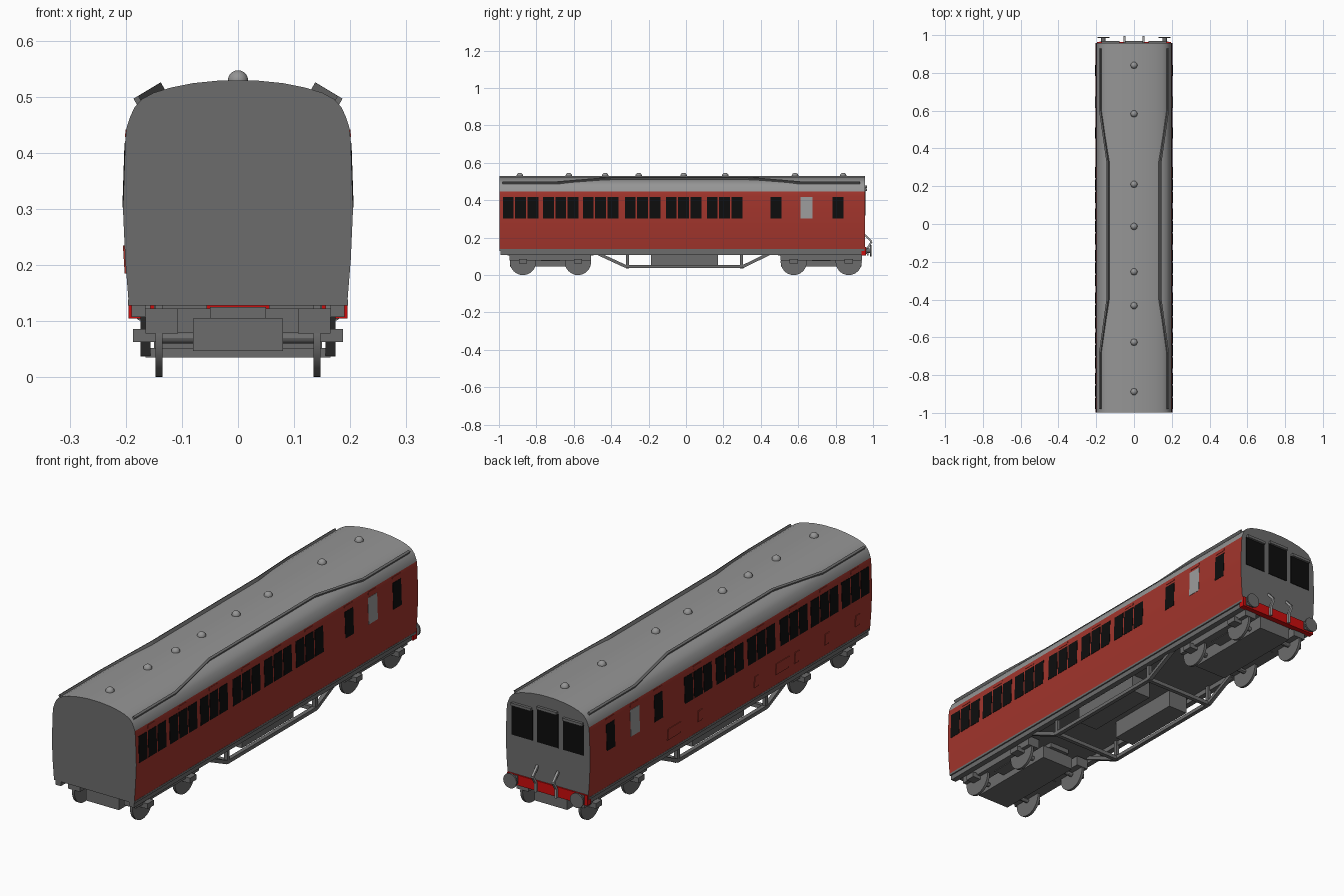
import bpy, bmesh, math
from mathutils import Vector

if "Cube" in bpy.data.objects:
    bpy.data.objects.remove(bpy.data.objects["Cube"])

def mat(name, rgb):
    m = bpy.data.materials.new(name)
    m.diffuse_color = (*rgb, 1)
    m.use_nodes = True
    m.node_tree.nodes["Principled BSDF"].inputs["Base Color"].default_value = m.diffuse_color
    return m

RED = mat("maroon_red", (0.36, 0.035, 0.025))
ROOF = mat("roof_grey", (0.30, 0.30, 0.30))
FRAME = mat("frame_grey", (0.15, 0.15, 0.15))
BLACK = mat("window_black", (0.004, 0.004, 0.004))
BEAM = mat("bright_red", (0.60, 0.004, 0.004))
PALE = mat("pale_grey", (0.33, 0.33, 0.33))

def finish(name, bm, *mats):
    bmesh.ops.recalc_face_normals(bm, faces=bm.faces)
    me = bpy.data.meshes.new(name)
    bm.to_mesh(me)
    bm.free()
    for m in mats:
        me.materials.append(m)
    ob = bpy.data.objects.new(name, me)
    bpy.context.collection.objects.link(ob)
    return ob

def smooth(ob, angle=30):
    bpy.context.view_layer.objects.active = ob
    ob.select_set(True)
    bpy.ops.object.shade_smooth_by_angle(angle=math.radians(angle))
    ob.select_set(False)

def hexa(bm, pts):
    """Six-sided block: four corners, then the four opposite ones."""
    v = [bm.verts.new(p) for p in pts]
    for q in ((0, 1, 2, 3), (4, 5, 6, 7), (0, 1, 5, 4), (1, 2, 6, 5), (2, 3, 7, 6), (3, 0, 4, 7)):
        bm.faces.new([v[i] for i in q])

def box(bm, x0, x1, y0, y1, z0, z1):
    hexa(bm, [(x, y, z) for z in (z0, z1) for x, y in ((x0, y0), (x1, y0), (x1, y1), (x0, y1))])

def beam(bm, a, b, w, h):
    """Straight bar from a to b, w wide and h deep."""
    a, b = Vector(a), Vector(b)
    d = (b - a).normalized()
    side = d.cross(Vector((0, 0, 1)))
    side = (side if side.length > 0.01 else Vector((1, 0, 0))).normalized()
    up = side.cross(d)
    offs = [side * (i * w / 2) + up * (j * h / 2) for i, j in ((-1, -1), (1, -1), (1, 1), (-1, 1))]
    hexa(bm, [p + o for p in (a, b) for o in offs])

def cyl(bm, c, r, depth, axis, seg=24):
    """Cylinder along x or y."""
    g = bmesh.ops.create_cone(bm, cap_ends=True, segments=seg, radius1=r, radius2=r, depth=depth)["verts"]
    for v in g:
        x, y, z = v.co
        v.co = Vector(c) + Vector((z, x, y) if axis == "x" else (x, z, y))

Y0, Y1 = -0.998, 0.957

# body shell, extruded from the end profile
half = [(0.195, 0.135), (0.201, 0.21), (0.205, 0.30), (0.201, 0.42), (0.198, 0.447), (0.193, 0.462),
        (0.185, 0.48), (0.172, 0.495), (0.15, 0.507), (0.12, 0.516), (0.08, 0.524), (0.03, 0.529)]

def side_x(z):
    for (xa, za), (xb, zb) in zip(half, half[1:]):
        if za <= z <= zb:
            return xa + (xb - xa) * (z - za) / (zb - za)
    return half[0][0]

prof = half + [(-x, z) for x, z in reversed(half)]
bm = bmesh.new()
f = bm.faces.new([bm.verts.new((x, Y0, z)) for x, z in prof])
ext = bmesh.ops.extrude_face_region(bm, geom=[f])["geom"]
bmesh.ops.translate(bm, vec=(0, Y1 - Y0, 0), verts=[v for v in ext if isinstance(v, bmesh.types.BMVert)])
bm.normal_update()
for f in bm.faces:
    if abs(f.normal.y) > 0.9 or abs(f.normal.z) > 0.999 and f.calc_center_median().z < 0.2:
        f.material_index = 2
    elif f.calc_center_median().z > 0.447:
        f.material_index = 1
smooth(finish("body_shell", bm, RED, ROOF, FRAME))

def side_plate(bm, s, y0, y1, z0, z1, t):
    """Thin plate lying on the curved body side."""
    hexa(bm, [(s * (side_x(z) + o), y, z) for o in (-0.002, t)
              for y, z in ((y0, z0), (y1, z0), (y1, z1), (y0, z1))])

# side windows
groups = (-0.979, -0.765, -0.552, -0.327, -0.108, 0.111)
starts = [g + i * 0.066 for g in groups for i in range(3)] + [0.452, 0.784]
bm, bp = bmesh.new(), bmesh.new()
for s in (-1, 1):
    for y in starts:
        side_plate(bm, s, y, y + 0.058, 0.302, 0.417, 0.0012)
    side_plate(bp, s, 0.613, 0.676, 0.302, 0.417, 0.0012)
finish("side_windows", bm, BLACK)
finish("pale_side_windows", bp, PALE)

# small vent covers above doors, and lower panels on the left side
bm = bmesh.new()
for s in (-1, 1):
    for y in [g + 0.095 for g in groups] + [0.48, 0.645, 0.813]:
        side_plate(bm, s, y - 0.028, y + 0.028, 0.428, 0.441, 0.0015)
for y, w in ((0.37, 0.045), (-0.38, 0.045), (0.19, 0.014), (-0.2, 0.014), (-0.48, 0.014), (-0.69, 0.014), (-0.9, 0.014)):
    side_plate(bm, -1, y - w, y + w, 0.185, 0.235, 0.003)
finish("side_panels", bm, RED)

# rain strips on the roof
bm = bmesh.new()
path = [(0.178, -0.98, 0.492), (0.178, -0.69, 0.492), (0.138, -0.40, 0.516),
        (0.138, 0.33, 0.516), (0.178, 0.61, 0.492), (0.178, 0.93, 0.492)]
n, t = Vector((0.5, 0, 0.866)), Vector((0.866, 0, -0.5))
for s in (-1, 1):
    for a, b in zip(path, path[1:]):
        pts = [Vector(p) + t * i * 0.005 + n * j for p in (a, b)
               for i, j in ((-1, -0.006), (1, -0.006), (1, 0.008), (-1, 0.008))]
        hexa(bm, [(s * p.x, p.y, p.z) for p in pts])
finish("roof_rain_strips", bm, FRAME)

# roof vents
bm = bmesh.new()
for y in (0.84, 0.583, 0.21, -0.013, -0.253, -0.432, -0.626, -0.888):
    g = bmesh.ops.create_uvsphere(bm, u_segments=16, v_segments=10, radius=0.018)["verts"]
    bmesh.ops.translate(bm, vec=(0, y, 0.529), verts=g)
smooth(finish("roof_vents", bm, ROOF))

# rear end windows and their hoods
bm, bh = bmesh.new(), bmesh.new()
for x, top in ((-0.125, 0.452), (0, 0.468), (0.125, 0.452)):
    box(bm, x - 0.051, x + 0.051, Y1 - 0.002, Y1 + 0.002, 0.318, top)
    box(bh, x - 0.048, x + 0.048, Y1 - 0.002, Y1 + 0.012, top - 0.002, top + 0.010)
finish("rear_windows", bm, BLACK)
finish("rear_window_hoods", bh, FRAME)

# red buffer beam, buffers and hoses on the rear end
bm = bmesh.new()
box(bm, -0.195, 0.195, Y1 - 0.02, Y1 + 0.006, 0.105, 0.15)
finish("buffer_beam", bm, BEAM)
bm = bmesh.new()
for s in (-1, 1):
    cyl(bm, (s * 0.162, 0.97, 0.13), 0.012, 0.03, "y")
    cyl(bm, (s * 0.162, 0.987, 0.13), 0.032, 0.007, "y")
    box(bm, s * 0.162 - 0.02, s * 0.162 + 0.02, Y1, 0.967, 0.112, 0.148)
smooth(finish("buffers", bm, FRAME))
bm = bmesh.new()
hose = [(0.957, 0.215), (0.992, 0.178), (0.972, 0.145), (0.972, 0.105)]
for s in (-1, 1):
    for a, b in zip(hose, hose[1:]):
        beam(bm, (s * 0.05, *a), (s * 0.05, *b), 0.010, 0.010)
finish("hoses", bm, PALE)

# underframe: floor, solebars, trusses and equipment boxes
bm = bmesh.new()
box(bm, -0.196, 0.196, Y0 + 0.002, Y1 - 0.003, 0.128, 0.138)
truss = [(-0.50, 0.128), (-0.32, 0.045), (0.303, 0.045), (0.474, 0.128)]
for s in (-1, 1):
    xs = sorted((s * 0.165, s * 0.19))
    box(bm, *xs, Y0 + 0.005, Y1 - 0.005, 0.107, 0.13)
    for a, b in zip(truss, truss[1:]):
        beam(bm, (s * 0.165, *a), (s * 0.165, *b), 0.018, 0.016)
    for y in (-0.313, 0.298):
        beam(bm, (s * 0.165, y, 0.042), (s * 0.165, y, 0.13), 0.016, 0.016)
    xs = sorted((s * 0.055, s * 0.15))
    box(bm, *xs, -0.187, 0.17, 0.05, 0.13)
for y in (-0.313, 0.298):
    box(bm, -0.165, 0.165, y - 0.009, y + 0.009, 0.035, 0.052)
finish("underframe", bm, FRAME)

# bogies with frames, axle boxes and wheels
bm, bw = bmesh.new(), bmesh.new()
for c in (-0.725, 0.723):
    box(bm, -0.08, 0.08, c - 0.215, c + 0.215, 0.047, 0.105)
    box(bm, -0.05, 0.05, c - 0.23, c + 0.23, 0.105, 0.125)
    box(bm, -0.13, 0.13, c - 0.05, c + 0.05, 0.075, 0.122)
    for s in (-1, 1):
        xs = sorted((s * 0.107, s * 0.165))
        box(bm, *xs, c - 0.218, c + 0.218, 0.078, 0.122)
        for d in (-0.147, 0.147):
            xs = sorted((s * 0.14, s * 0.187))
            box(bm, *xs, c + d - 0.022, c + d + 0.022, 0.063, 0.086)
            cyl(bw, (s * 0.141, c + d, 0.07), 0.07, 0.012, "x", 32)
    for d in (-0.147, 0.147):
        cyl(bw, (0, c + d, 0.07), 0.010, 0.28, "x", 12)
finish("bogie_frames", bm, FRAME)
smooth(finish("wheels_and_axles", bw, FRAME))
